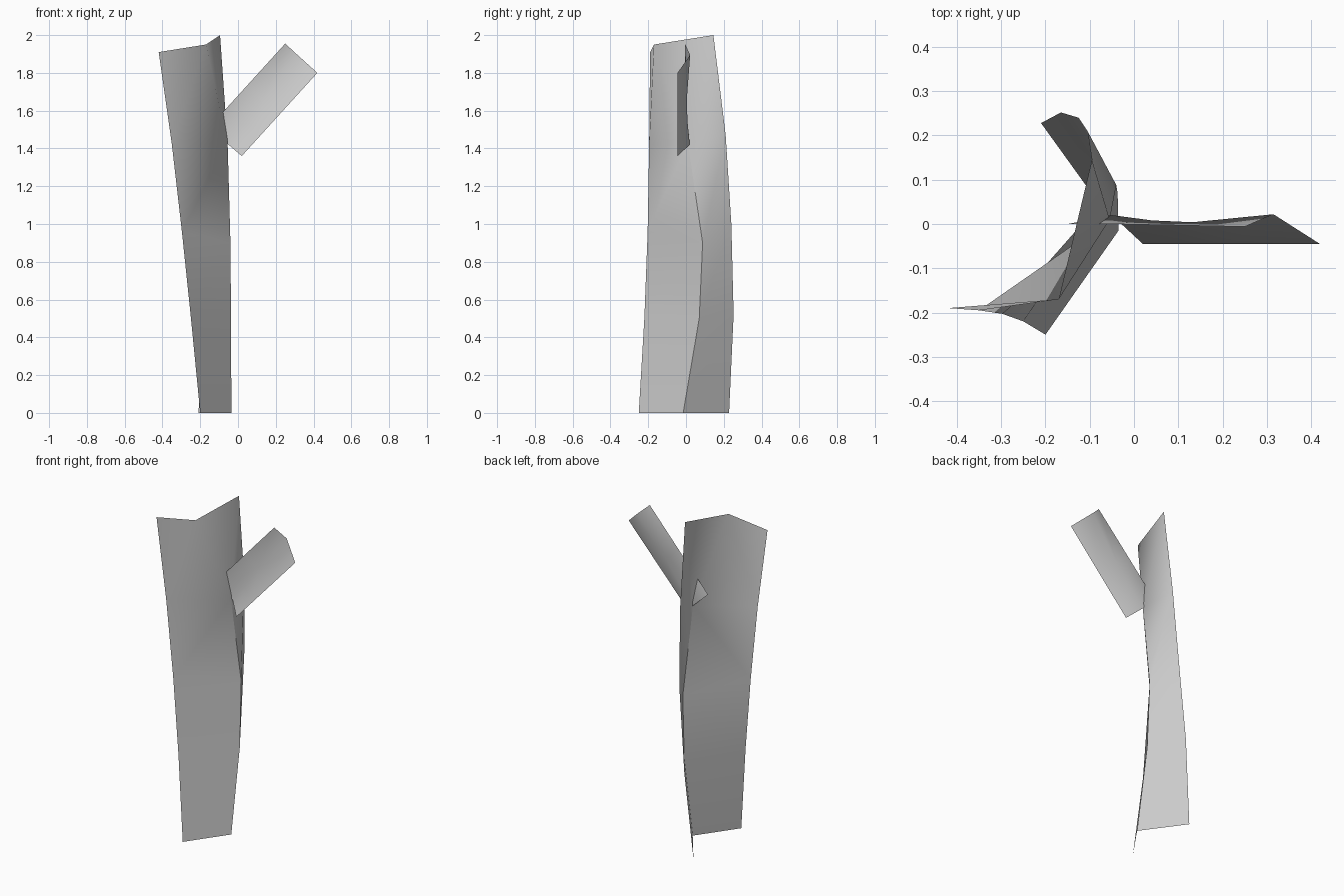
import bpy
import bmesh
import math

cube = bpy.data.objects.get("Cube")
if cube:
    bpy.data.objects.remove(cube, do_unlink=True)

# single matte grey
grey = bpy.data.materials.new("plain_grey")
grey.use_nodes = True
colour = (0.6, 0.6, 0.6, 1)
grey.diffuse_color = colour
grey.node_tree.nodes["Principled BSDF"].inputs["Base Color"].default_value = colour


def folded_sheet(name, left_rail, fold_rail, right_rail):
    """Loft an open sheet through three rails, creased along the middle one."""
    bm = bmesh.new()
    left, fold, right = ([bm.verts.new(p) for p in rail]
                         for rail in (left_rail, fold_rail, right_rail))
    for i in range(len(fold) - 1):
        j = i + 1
        bm.faces.new((left[i], fold[i], fold[j], left[j]))
        bm.faces.new((fold[i], right[i], right[j]))
        bm.faces.new((fold[i], right[j], fold[j]))
    mesh = bpy.data.meshes.new(name)
    bm.to_mesh(mesh)
    bm.free()
    mesh.materials.append(grey)
    obj = bpy.data.objects.new(name, mesh)
    bpy.context.collection.objects.link(obj)
    bpy.ops.object.select_all(action="DESELECT")
    obj.select_set(True)
    bpy.context.view_layer.objects.active = obj
    bpy.ops.object.shade_smooth_by_angle(angle=math.radians(60))
    return obj


def rail(start, end, steps, depths):
    """Straight rail in x and z with its own depth in y at each step."""
    return [(start[0] + (end[0] - start[0]) * t, y,
             start[1] + (end[1] - start[1]) * t) for t, y in zip(steps, depths)]


# trunk: tall twisting sheet, open at the back
folded_sheet(
    "trunk",
    [(-.20, -.25, 0), (-.25, -.22, .51), (-.297, -.203, .96),
     (-.35, -.195, 1.42), (-.42, -.19, 1.91)],
    [(-.035, -.015, 0), (-.037, .07, .5), (-.04, .088, .9),
     (-.055, .01, 1.43), (-.17, -.17, 1.95)],
    [(-.21, .228, 0), (-.165, .252, .52), (-.125, .24, 1.0),
     (-.105, .21, 1.47), (-.095, .145, 2.0)])

# branch: shallow folded sheet that pokes through the trunk
steps = (0, .25, .5, 1)
folded_sheet(
    "branch",
    rail((.02, 1.36), (.42, 1.80), steps, [-.045] * 4),
    rail((-.05, 1.42), (.315, 1.895), steps, (.02, .008, .004, .022)),
    rail((-.15, 1.515), (.25, 1.955), steps, (0, 0, -.002, -.006)))
